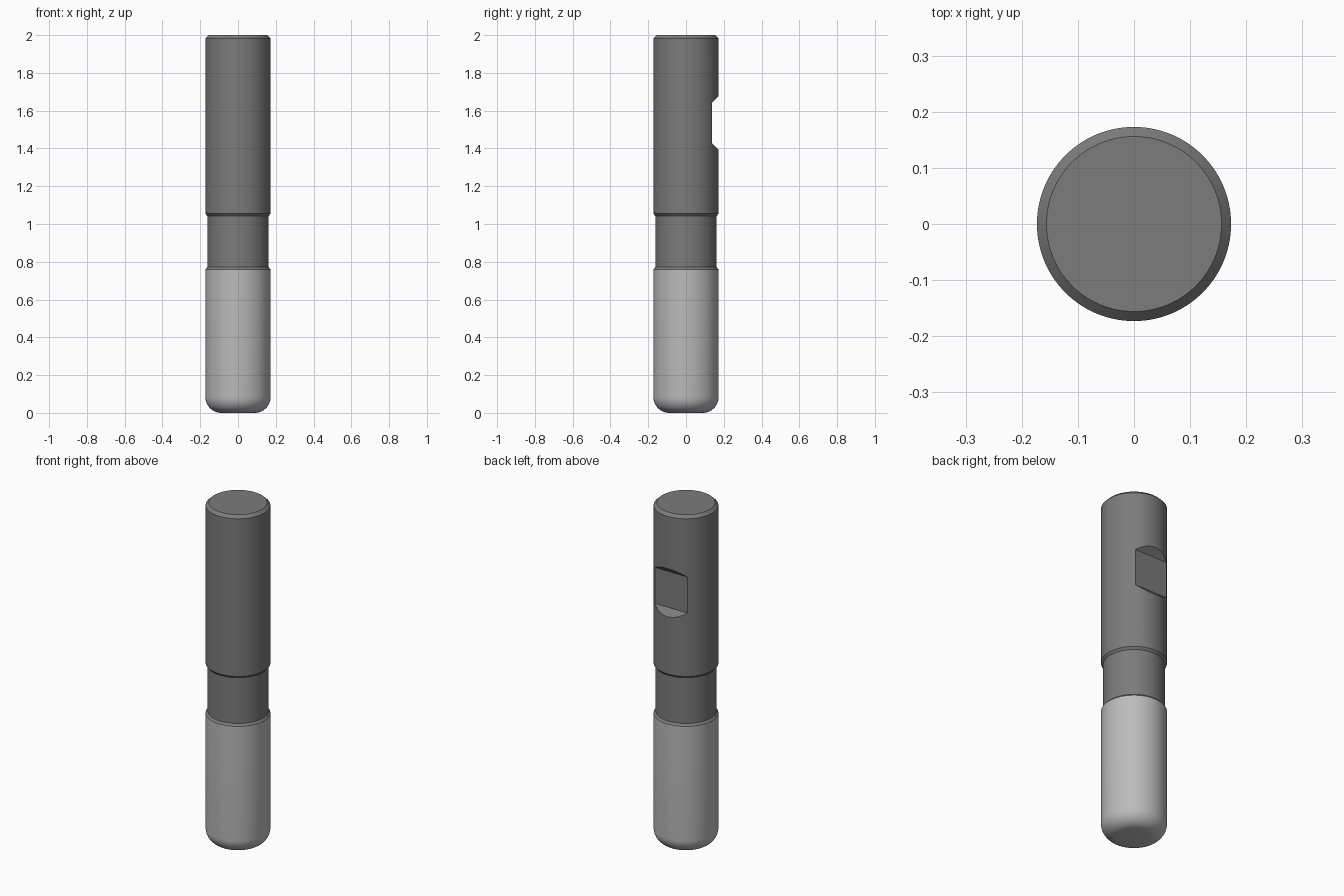
import bpy, bmesh, math

if "Cube" in bpy.data.objects:
    bpy.data.objects.remove(bpy.data.objects["Cube"])

R, NECK, SEG = 0.173, 0.162, 128


def material(name, grey):
    m = bpy.data.materials.new(name)
    m.diffuse_color = (grey, grey, grey, 1)
    m.use_nodes = True
    m.node_tree.nodes["Principled BSDF"].inputs["Base Color"].default_value = m.diffuse_color
    return m


def add_object(name, bm):
    bmesh.ops.recalc_face_normals(bm, faces=bm.faces)
    mesh = bpy.data.meshes.new(name)
    bm.to_mesh(mesh)
    bm.free()
    obj = bpy.data.objects.new(name, mesh)
    bpy.context.collection.objects.link(obj)
    return obj


def lathe(name, profile):
    """Closed solid of revolution from (radius, z) points, capped flat."""
    bm = bmesh.new()
    rings = [[bm.verts.new((r * math.cos(2 * math.pi * i / SEG),
                            r * math.sin(2 * math.pi * i / SEG), z))
              for i in range(SEG)] for r, z in profile]
    for a, b in zip(rings, rings[1:]):
        for i in range(SEG):
            j = (i + 1) % SEG
            bm.faces.new((a[i], a[j], b[j], b[i]))
    bm.faces.new(rings[0])
    bm.faces.new(rings[-1])
    return add_object(name, bm)


def activate(obj):
    bpy.ops.object.select_all(action='DESELECT')
    obj.select_set(True)
    bpy.context.view_layer.objects.active = obj


# cutting head with rounded lower corner
C = 0.085
corner = [(R - C + C * math.sin(math.radians(a)), C - C * math.cos(math.radians(a)))
          for a in range(0, 91, 9)]
head = lathe("cutting_head", corner + [(R, 0.76)])

# shank: shoulder chamfer, relieved neck, full diameter, top chamfer
shank = lathe("shank", [(R, 0.76), (NECK, 0.772), (NECK, 1.042), (R, 1.055),
                        (R, 1.983), (0.156, 2.0)])

# clamping flat with 45 degree ends, cut into the back of the shank
D = 0.137
bm = bmesh.new()
outline = [(D, 1.428), (D, 1.640), (D + 0.1, 1.740), (D + 0.1, 1.328)]
face = bm.faces.new([bm.verts.new((-0.3, y, z)) for y, z in outline])
ext = bmesh.ops.extrude_face_region(bm, geom=[face])
bmesh.ops.translate(bm, vec=(0.6, 0, 0),
                    verts=[v for v in ext["geom"] if isinstance(v, bmesh.types.BMVert)])
cutter = add_object("flat_cutter", bm)
cutter.hide_render = True

mod = shank.modifiers.new("clamping_flat", 'BOOLEAN')
mod.operation = 'DIFFERENCE'
mod.solver = 'EXACT'
mod.object = cutter
activate(shank)
bpy.ops.object.modifier_apply(modifier=mod.name)
bpy.data.objects.remove(cutter)

# finish
head.data.materials.append(material("light_grey", 0.5))
shank.data.materials.clear()
shank.data.materials.append(material("dark_grey", 0.2))
for obj in (head, shank):
    activate(obj)
    bpy.ops.object.shade_smooth_by_angle(angle=math.radians(30))
